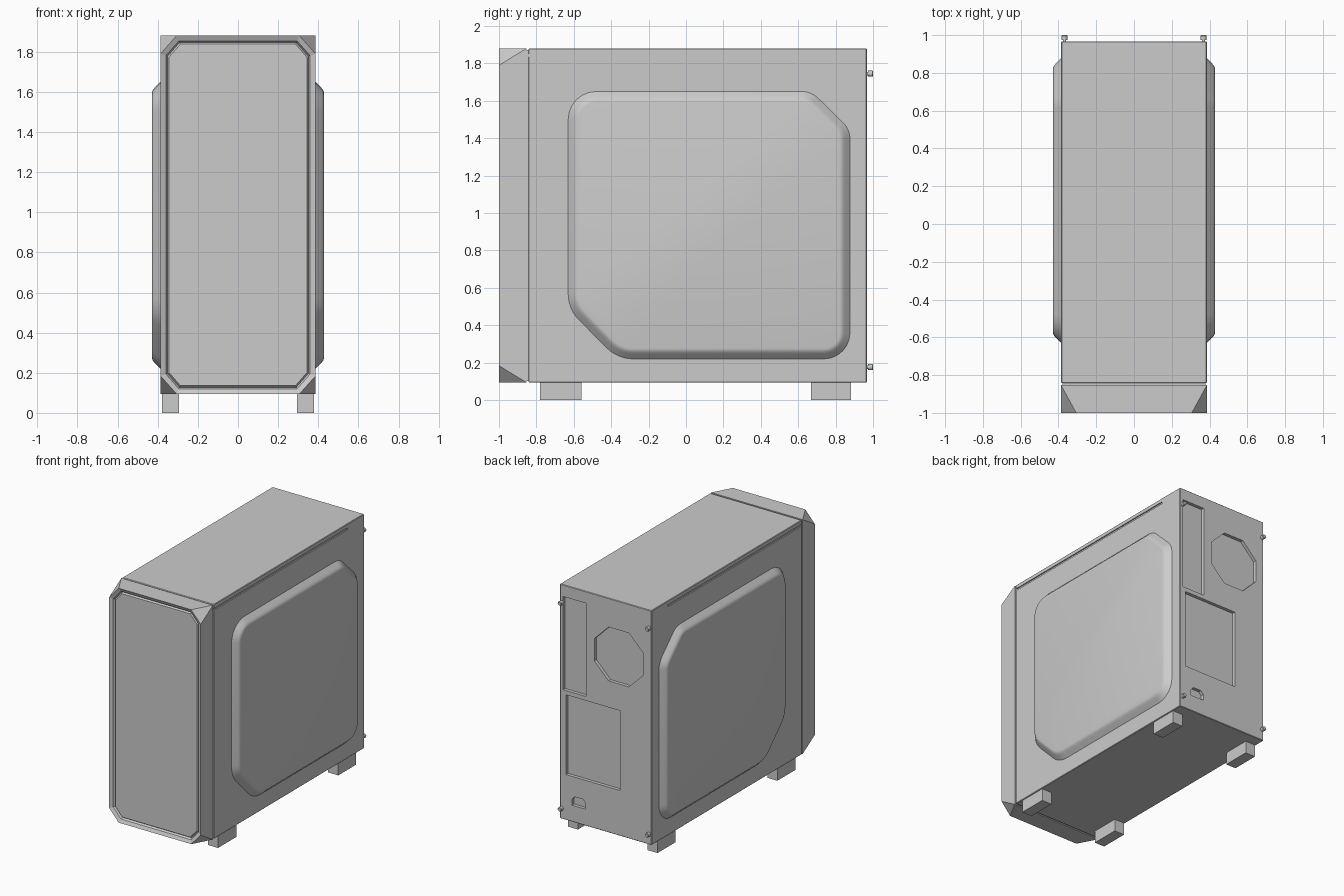
import bpy, bmesh, math
from mathutils import Vector

if "Cube" in bpy.data.objects:
    bpy.data.objects.remove(bpy.data.objects["Cube"])


def finish(bm, name):
    bmesh.ops.recalc_face_normals(bm, faces=bm.faces[:])
    me = bpy.data.meshes.new(name)
    bm.to_mesh(me)
    bm.free()
    ob = bpy.data.objects.new(name, me)
    bpy.context.collection.objects.link(ob)
    return ob


def activate(ob):
    bpy.ops.object.select_all(action='DESELECT')
    ob.select_set(True)
    bpy.context.view_layer.objects.active = ob


def smooth(ob, angle=30):
    activate(ob)
    bpy.ops.object.shade_smooth_by_angle(angle=math.radians(angle))


def box(name, lo, hi, bevel=0):
    bm = bmesh.new()
    bmesh.ops.create_cube(bm, size=1)
    for v in bm.verts:
        v.co = [lo[i] + (v.co[i] + 0.5) * (hi[i] - lo[i]) for i in range(3)]
    if bevel:
        bmesh.ops.bevel(bm, geom=bm.edges[:], offset=bevel, segments=1, affect='EDGES')
    return finish(bm, name)


def loft(name, rings):
    """Closed solid through rings holding equal numbers of points."""
    bm = bmesh.new()
    loops = [[bm.verts.new(p) for p in r] for r in rings]
    n = len(loops[0])
    for a, b in zip(loops, loops[1:]):
        for i in range(n):
            j = (i + 1) % n
            bm.faces.new((a[i], a[j], b[j], b[i]))
    bm.faces.new(loops[0])
    bm.faces.new(loops[-1])
    return finish(bm, name)


def prism(name, pts, y0, y1):
    return loft(name, [[(x, y, z) for x, z in pts] for y in (y0, y1)])


def cut(ob, cutter):
    cutter.hide_render = True
    m = ob.modifiers.new("cut", 'BOOLEAN')
    m.operation = 'DIFFERENCE'
    m.solver = 'EXACT'
    m.object = cutter
    activate(ob)
    bpy.ops.object.modifier_apply(modifier=m.name)
    bpy.data.objects.remove(cutter)


def rounded(corners, radii, inset, seg=6):
    """Convex counter-clockwise outline, offset inward, with rounded corners."""
    P = [Vector(c) for c in corners]
    n = len(P)
    out = []
    for i in range(n):
        a = (P[i] - P[i - 1]).normalized()
        b = (P[(i + 1) % n] - P[i]).normalized()
        na, nb = Vector((-a.y, a.x)), Vector((-b.y, b.x))
        mitre = (na + nb) / (1 + na.dot(nb))
        r = max(radii[i] - inset, 0.02)
        centre = P[i] + mitre * (inset + r)
        t0 = math.atan2(-na.y, -na.x)
        turn = math.acos(max(-1, min(1, na.dot(nb))))
        for k in range(seg + 1):
            t = t0 + turn * k / seg
            out.append((centre.x + r * math.cos(t), centre.y + r * math.sin(t)))
    return out


W, BOTTOM, TOP, BACK = 0.386, 0.094, 1.88, 0.967

# Main case with rear recesses and a groove along the top of each side
case = box("case_body", (-W, -0.843, BOTTOM), (W, BACK, TOP), 0.004)
for s in (-1, 1):
    cut(case, box("groove_cutter", (s * W - 0.008, -0.9, 1.835), (s * W + 0.008, 0.77, 1.85)))
fan = [(-0.11 + 0.222 * math.cos(math.radians(22.5 + 45 * k)),
        1.455 + 0.222 * math.sin(math.radians(22.5 + 45 * k))) for k in range(8)]
ports = [(0.166, 1.08), (0.36, 1.08), (0.36, 1.79), (0.166, 1.79)]
slots = [(-0.122, 0.44), (0.335, 0.44), (0.335, 1.048), (-0.122, 1.048)]
socket = [(0.17, 0.22), (0.285, 0.22), (0.285, 0.265), (0.262, 0.29), (0.193, 0.29), (0.17, 0.265)]
for pts in (fan, ports, slots, socket):
    cut(case, prism("recess_cutter", pts, BACK - 0.025, BACK + 0.05))

# Recessed collar in the seam behind the front panel
box("front_seam", (-W + 0.008, -0.86, BOTTOM + 0.008), (W - 0.008, -0.835, TOP - 0.008))

# Front panel: box with its four front corners sliced off, and an inset face
bm = bmesh.new()
for sx in (-1, 1):
    for z, dz in ((BOTTOM, 0.09), (TOP, -0.09)):
        bm.verts.new((sx * W, -0.853, z))
        bm.verts.new((sx * W, -1, z + dz))
        bm.verts.new((sx * (W - 0.08), -1, z))
bmesh.ops.convex_hull(bm, input=bm.verts[:])
bmesh.ops.dissolve_limit(bm, angle_limit=0.01, verts=bm.verts[:], edges=bm.edges[:])
bmesh.ops.recalc_face_normals(bm, faces=bm.faces[:])
face = min(bm.faces, key=lambda f: f.calc_center_median().y)
for thick, depth in ((0.028, -0.012), (0.009, -0.015), (0.009, 0.012)):
    bmesh.ops.inset_individual(bm, faces=[face], thickness=thick, depth=depth)
finish(bm, "front_panel")

# Raised side panels: rounded outline with two chamfered corners
corners = [(-0.365, 0.22), (0.877, 0.22), (0.877, 1.447), (0.67, 1.65), (-0.63, 1.65), (-0.63, 0.487)]
radii = [0.2, 0.14, 0.13, 0.13, 0.15, 0.2]
profile = [(0, -0.006), (0, 0), (0.027, 0.027), (0.037, 0.036), (0.046, 0.041), (0.056, 0.043)]
for s, side in ((-1, "left"), (1, "right")):
    smooth(loft(side + "_side_bulge",
                [[(s * (W + h), y, z) for y, z in rounded(corners, radii, d)] for d, h in profile]))

# Feet and rear thumbscrews
for s, side in ((-1, "left"), (1, "right")):
    for y0, y1, end in ((-0.78, -0.56, "front"), (0.667, 0.882, "rear")):
        x0, x1 = sorted((s * 0.293, s * 0.378))
        box(f"{end}_{side}_foot", (x0, y0, 0), (x1, y1, BOTTOM + 0.006))
    for z, level in ((1.745, "upper"), (0.176, "lower")):
        rings = [[(s * 0.368 + r * math.cos(math.tau * k / 16), y, z + r * math.sin(math.tau * k / 16))
                  for k in range(16)]
                 for r, y in ((0.009, BACK - 0.01), (0.009, BACK + 0.006), (0.016, BACK + 0.006),
                              (0.016, 0.996), (0.013, 1.0))]
        smooth(loft(f"{level}_{side}_thumbscrew", rings))
